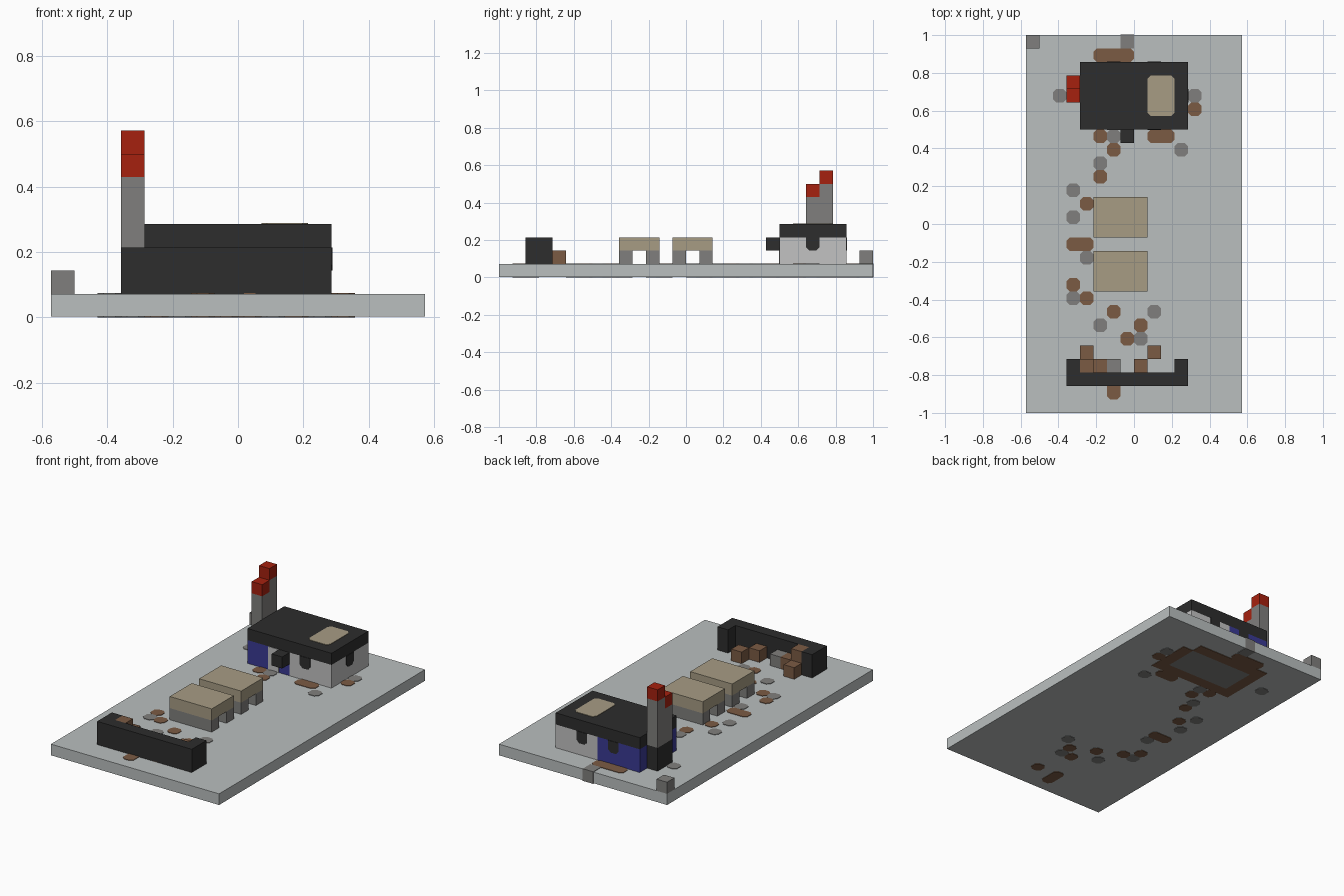
import bpy
import bmesh

cube = bpy.data.objects.get("Cube")
if cube:
    bpy.data.objects.remove(cube, do_unlink=True)

UNIT = 1 / 14      # one block
THIN = 0.003       # thickness of painted plates
CUT = 0.25         # corner cut of painted plates, in blocks


def linear(value):
    value /= 255
    return value / 12.92 if value <= 0.04045 else ((value + 0.055) / 1.055) ** 2.4


def material(name, *rgb):
    colour = [linear(channel) for channel in rgb] + [1]
    mat = bpy.data.materials.new(name)
    mat.use_nodes = True
    mat.diffuse_color = colour
    shader = next(n for n in mat.node_tree.nodes if n.type == "BSDF_PRINCIPLED")
    shader.inputs["Base Color"].default_value = colour
    return mat


pale = material("pale ground", 186, 191, 191)
white = material("light wall", 194, 194, 194)
dark = material("charcoal", 45, 45, 45)
grey = material("stone grey", 128, 127, 125)
red = material("red", 166, 33, 15)
tan = material("tan", 167, 156, 132)
brown = material("earth brown", 123, 91, 68)
blue = material("blue wall", 58, 58, 148)


def finish(name, bm, mat):
    bmesh.ops.recalc_face_normals(bm, faces=bm.faces)
    mesh = bpy.data.meshes.new(name)
    bm.to_mesh(mesh)
    bm.free()
    mesh.materials.append(mat)
    obj = bpy.data.objects.new(name, mesh)
    bpy.context.collection.objects.link(obj)
    return obj


def prism(name, mat, outline, place, low, high):
    """Extrude a flat outline; place() maps (u, v, depth) to a 3D point."""
    bm = bmesh.new()
    bottom = bm.faces.new([bm.verts.new(place(u, v, low)) for u, v in outline])
    extruded = bmesh.ops.extrude_face_region(bm, geom=[bottom])["geom"]
    shift = [b - a for a, b in zip(place(0, 0, low), place(0, 0, high))]
    verts = [g for g in extruded if isinstance(g, bmesh.types.BMVert)]
    bmesh.ops.translate(bm, verts=verts, vec=shift)
    return finish(name, bm, mat)


def box(name, mat, x, y, z):
    """Box from (start, end) spans measured in blocks."""
    outline = [(x[0], y[0]), (x[1], y[0]), (x[1], y[1]), (x[0], y[1])]
    place = lambda u, v, d: (u * UNIT, v * UNIT, d * UNIT)
    return prism(name, mat, outline, place, *z)


def block(name, mat, x, y, z=1):
    return box(name, mat, (x, x + 1), (y, y + 1), (z, z + 1))


def clipped(x, y, w=1, h=1):
    """Rectangle with cut corners."""
    c, r, t = CUT, x + w, y + h
    return [(x + c, y), (r - c, y), (r, y + c), (r, t - c),
            (r - c, t), (x + c, t), (x, t - c), (x, y + c)]


def patch(name, mat, x, y, w=1, h=1):
    """Stain that shows on both faces of the ground slab."""
    place = lambda u, v, d: (u * UNIT, v * UNIT, d)
    prism(name, mat, clipped(x, y, w, h), place, 0, UNIT + THIN)


# Ground slab
ground = box("ground_slab", pale, (-8, 8), (-14, 14), (THIN / UNIT, 1))

# Stains in the ground
for x, y in [(-6, 9), (4, 9), (-2, 6), (3, 5), (-3, 4), (-5, 2), (-5, 0),
             (-4, -3), (-5, -6), (1, -7), (-3, -8), (0, -9)]:
    patch("stone_patch", grey, x, y)
for x, y in [(4, 8), (-3, 6), (-2, 5), (-3, 3), (-4, 1), (-5, -5), (-4, -6),
             (-2, -7), (0, -8), (-1, -9), (0, -12)]:
    patch("earth_patch", brown, x, y)
for x, y, w, h in [(-3, 12, 3, 1), (1, 6, 2, 1), (-5, -2, 2, 1), (-2, -13, 1, 2)]:
    patch("earth_strip", brown, x, y, w, h)

# Stone at the back edge and corner
box("edge_stone", grey, (-1, 0), (13, 14 + THIN / UNIT), (0, 1 + THIN / UNIT))
block("corner_stone", grey, -8, 13)

# House foundation, seen from underneath
box("foundation_floor", grey, (-3, 3), (8, 11), (0, 1))
for y, end in ((7, 4), (11, 3)):
    box("foundation_strip", brown, (-4, end), (y, y + 1), (0, 1))
for x in (-4, 3):
    box("foundation_side", brown, (x, x + 1), (8, 11), (0, 1))

# House walls and roof
box("house_wall_blue", blue, (-4, 0), (7, 12), (1, 3))
box("house_wall_light", white, (0, 4), (7, 12), (1, 3))
box("roof", dark, (-4, 4), (7, 12), (3, 4))
box("door", white, (-2, -1), (7 - THIN / UNIT, 7), (1, 3))
block("door_canopy", dark, -1, 6, 2)
prism("skylight", tan, clipped(1, 8, 2, 3),
      lambda u, v, d: (u * UNIT, v * UNIT, d), 4 * UNIT, 4 * UNIT + THIN)


# Roof drips painted on the walls
def drip(start, place, low, high):
    outline = [(start, 3), (start, 2 + CUT), (start + CUT, 2),
               (start + 1 - CUT, 2), (start + 1, 2 + CUT), (start + 1, 3)]
    prism("roof_drip", dark, outline, place, low, high)


along_x = lambda u, v, d: (u * UNIT, d, v * UNIT)
along_y = lambda u, v, d: (d, u * UNIT, v * UNIT)
drip(1, along_x, 7 * UNIT - THIN, 7 * UNIT)
for x in (-2, 1):
    drip(x, along_x, 12 * UNIT, 12 * UNIT + THIN)
drip(9, along_y, 4 * UNIT, 4 * UNIT + THIN)

# Twin chimney with stepped red tops
box("chimney_base", dark, (-5, -4), (9, 11), (1, 3))
for y, top in ((9, 6), (10, 7)):
    box("chimney_stack", grey, (-5, -4), (y, y + 1), (3, top))
    block("chimney_tip", red, -5, y, top)

# Two tables on beam legs
for y in (-5, -1):
    box("table_top", tan, (-3, 1), (y, y + 3), (2, 3))
    for leg in (y, y + 2):
        box("table_leg", grey, (-3, 1), (leg, leg + 1), (1, 2))

# Front barrier with returned ends
box("barrier_wall", dark, (-5, 4), (-12, -11), (1, 3))
for x in (-5, 3):
    box("barrier_end", dark, (x, x + 1), (-11, -10), (1, 3))

# Rubble behind the barrier
box("rubble_stack", brown, (-4, -3), (-11, -10), (1, 3))
for x, y in [(-4, -10), (-3, -11), (0, -11), (1, -10)]:
    block("rubble_block", brown, x, y)
block("rubble_stone", grey, -2, -11)
